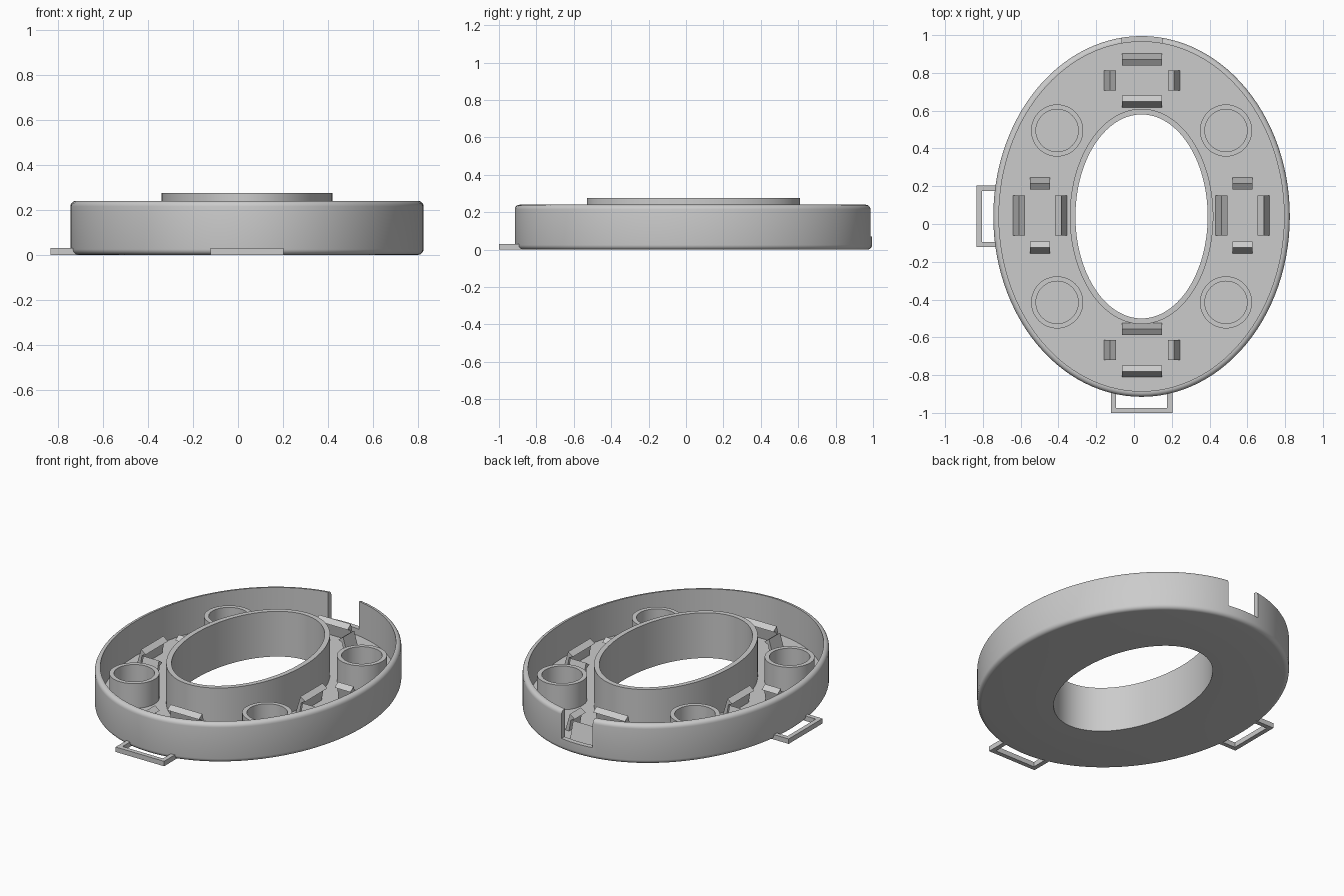
import bpy, bmesh, math
from mathutils import Vector

if "Cube" in bpy.data.objects:
    bpy.data.objects.remove(bpy.data.objects["Cube"], do_unlink=True)

grey = bpy.data.materials.new("light grey")
grey.use_nodes = True
COLOR = (0.6, 0.6, 0.6, 1)
grey.diffuse_color = COLOR
grey.node_tree.nodes["Principled BSDF"].inputs["Base Color"].default_value = COLOR

C = Vector((0.04, 0.04, 0))      # centre of the oval
OUTER, HOLE = (0.785, 0.955), (0.35, 0.54)
FLOOR = 0.03


def finish(name, bm, smooth=False):
    bmesh.ops.recalc_face_normals(bm, faces=bm.faces)
    mesh = bpy.data.meshes.new(name)
    bm.to_mesh(mesh)
    bm.free()
    mesh.materials.append(grey)
    ob = bpy.data.objects.new(name, mesh)
    bpy.context.collection.objects.link(ob)
    if smooth:
        smooth_edges(ob)
    return ob


def smooth_edges(ob):
    bpy.ops.object.select_all(action='DESELECT')
    ob.select_set(True)
    bpy.context.view_layer.objects.active = ob
    bpy.ops.object.shade_smooth_by_angle(angle=math.radians(30))


def sweep(name, profile, centre, segments, smooth=True):
    """Sweep a closed section of (rx, ry, z) points round an oval."""
    bm = bmesh.new()
    rings = []
    for i in range(segments):
        a = math.tau * i / segments
        rings.append([bm.verts.new(centre + Vector((rx * math.cos(a), ry * math.sin(a), z)))
                      for rx, ry, z in profile])
    n = len(profile)
    for i in range(segments):
        p, q = rings[i], rings[(i + 1) % segments]
        for j in range(n):
            k = (j + 1) % n
            bm.faces.new((p[j], q[j], q[k], p[k]))
    return finish(name, bm, smooth)


def add_box(bm, lo, hi):
    lo, hi = Vector(lo), Vector(hi)
    verts = bmesh.ops.create_cube(bm, size=1)["verts"]
    for v in verts:
        v.co = (lo + hi) / 2 + Vector(a * b for a, b in zip(v.co, hi - lo))


# Oval tray: outer wall with rounded edges, floor and taller inner collar
def off(base, d, z):
    return (base[0] + d, base[1] + d, z)


R, H, WALL, COLLAR = 0.025, 0.24, 0.03, 0.275
arc = [math.radians(t) for t in range(0, 91, 18)]
section = [off(HOLE, 0, 0)]
section += [off(OUTER, -R + R * math.sin(t), R - R * math.cos(t)) for t in arc]
section += [off(OUTER, -R + R * math.cos(t), H - R + R * math.sin(t)) for t in arc]
section += [off(OUTER, -WALL, H), off(OUTER, -WALL, FLOOR),
            off(HOLE, WALL, FLOOR), off(HOLE, WALL, COLLAR), off(HOLE, 0, COLLAR)]
tray = sweep("oval_tray", section, C, 112, False)

# Cable notch through the back wall
bm = bmesh.new()
add_box(bm, (-0.063, 0.93, 0.07), (0.147, 1.1, 0.4))
cutter = finish("notch_cutter", bm)
cutter.hide_render = True
mod = tray.modifiers.new("notch", 'BOOLEAN')
mod.operation, mod.solver, mod.object = 'DIFFERENCE', 'EXACT', cutter
bpy.context.view_layer.objects.active = tray
bpy.ops.object.modifier_apply(modifier=mod.name)
bpy.data.objects.remove(cutter, do_unlink=True)
smooth_edges(tray)

# Four hollow round posts
for sx, side in ((-1, "right"), (1, "left")):
    for sy, end in ((-1, "front"), (1, "back")):
        post = [(r, r, z) for r, z in ((0.138, 0.02), (0.138, 0.18), (0.112, 0.18), (0.112, 0.02))]
        sweep(f"{end}_{side}_post", post, C + Vector((sx * 0.447, sy * 0.455, 0)), 48)

# Snap clips: a leaning tongue with a hooked lip, (distance outward, height)
CLIP = [(0, 0.112), (0.032, 0.135), (0.066, 0.02), (0.04, 0.02), (0.026, 0.1)]


def add_clip(bm, centre, direction, gap, width):
    d = Vector(direction)
    side = Vector((-d.y, d.x, 0))
    ends = [[bm.verts.new(centre + d * (gap + o) + side * s * width / 2 + Vector((0, 0, z)))
             for o, z in CLIP] for s in (-1, 1)]
    bm.faces.new(ends[0])
    bm.faces.new(ends[1])
    for j in range(len(CLIP)):
        k = (j + 1) % len(CLIP)
        bm.faces.new((ends[0][j], ends[0][k], ends[1][k], ends[1][j]))


def clip_set(name, centre, along):
    """Wide clips on the long sides of a seat, narrow ones at its ends."""
    along = Vector(along)
    across = Vector((-along.y, along.x, 0))
    bm = bmesh.new()
    for s in (-1, 1):
        add_clip(bm, centre, across * s, 0.08, 0.213)
        add_clip(bm, centre, along * s, 0.138, 0.106)
    finish(name, bm)


clip_set("back_clips", Vector((0.042, 0.76, 0)), (1, 0, 0))
clip_set("front_clips", Vector((0.042, -0.668, 0)), (1, 0, 0))
clip_set("left_clips", Vector((0.575, 0.045, 0)), (0, 1, 0))
clip_set("right_clips", Vector((-0.497, 0.045, 0)), (0, 1, 0))


# Flat strap loops on the front and right edges
def strap_loop(name, mid, out, reach, inner):
    out = Vector(out)
    side = Vector((-out.y, out.x, 0))
    up = Vector((0, 0, FLOOR))
    bm = bmesh.new()

    def bar(s0, s1, d0, d1):
        a, b = mid + side * s0 + out * d0, mid + side * s1 + out * d1
        lo = [min(p, q) for p, q in zip(a, b)]
        hi = [max(p, q) for p, q in zip(a, b + up)]
        add_box(bm, lo, hi)

    half, t = 0.163, 0.027
    bar(-half, half, reach - t, reach)
    for s in (-1, 1):
        bar(s * (half - t), s * half, inner, reach - t)
    finish(name, bm)


strap_loop("front_strap_loop", C, (0, -1, 0), 1.04, 0.9)
strap_loop("right_strap_loop", C, (-1, 0, 0), 0.873, 0.73)
